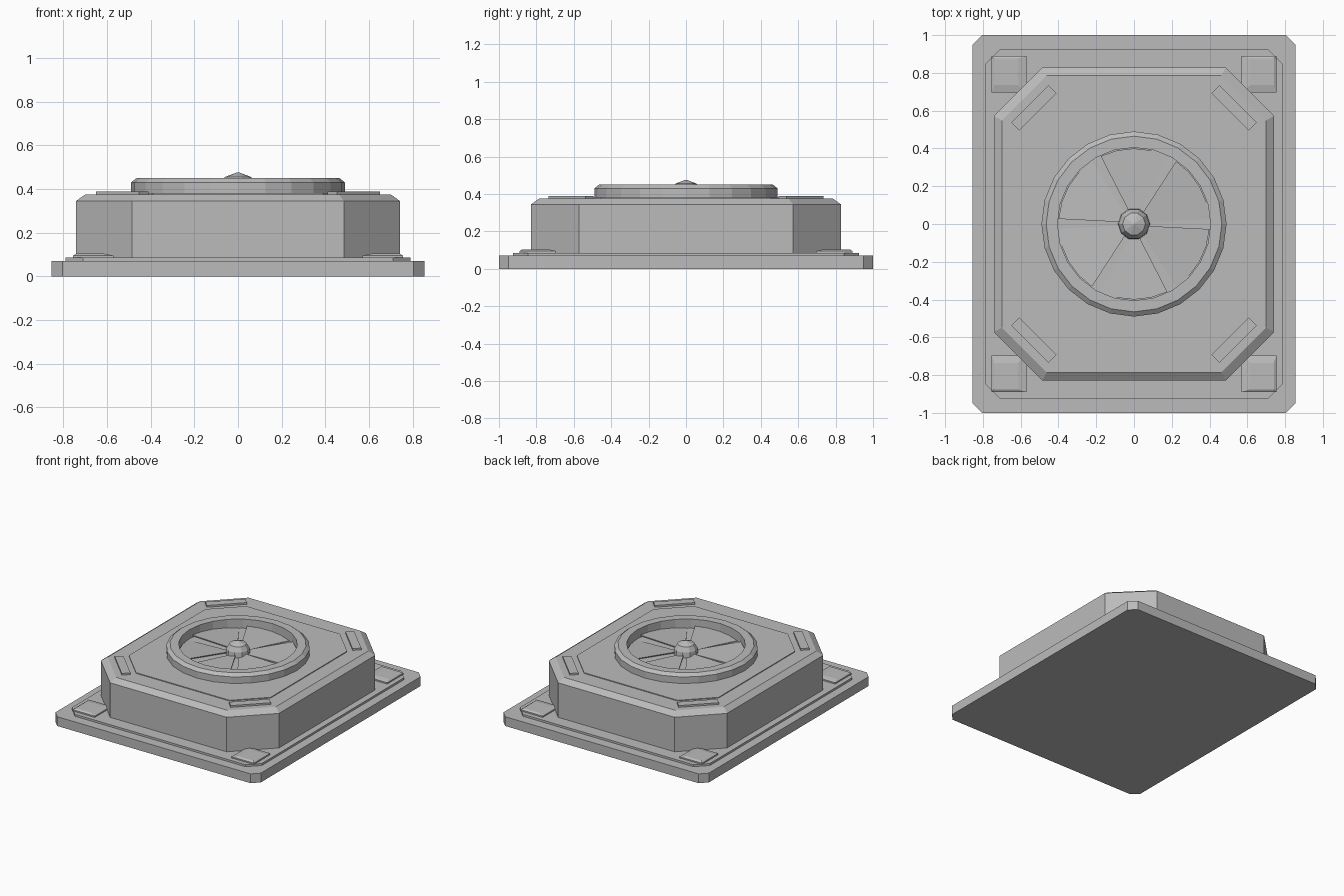
import bpy, bmesh
from math import sin, cos, pi, atan2, radians
from mathutils import Matrix

if "Cube" in bpy.data.objects:
    bpy.data.objects.remove(bpy.data.objects["Cube"])

grey = bpy.data.materials.new("plain grey")
grey.use_nodes = True
colour = (0.5, 0.5, 0.5, 1)
grey.diffuse_color = colour
grey.node_tree.nodes["Principled BSDF"].inputs["Base Color"].default_value = colour


def finish(name, bm):
    bmesh.ops.recalc_face_normals(bm, faces=bm.faces)
    mesh = bpy.data.meshes.new(name)
    bm.to_mesh(mesh)
    bm.free()
    mesh.materials.append(grey)
    obj = bpy.data.objects.new(name, mesh)
    bpy.context.collection.objects.link(obj)
    return obj


def loft(name, rings, closed=False):
    """Skin a stack of equal-length rings; cap the ends unless closed."""
    bm = bmesh.new()
    loops = [[bm.verts.new(p) for p in ring] for ring in rings]
    n = len(loops[0])
    pairs = list(zip(loops, loops[1:]))
    if closed:
        pairs.append((loops[-1], loops[0]))
    else:
        bm.faces.new(loops[0])
        bm.faces.new(loops[-1])
    for a, b in pairs:
        for i in range(n):
            j = (i + 1) % n
            bm.faces.new((a[i], a[j], b[j], b[i]))
    return finish(name, bm)


def octagon(x, y, cut, z):
    """Rectangle with clipped corners."""
    quarter = [(x, y - cut), (x - cut, y)]
    pts = quarter + [(-a, b) for a, b in reversed(quarter)]
    pts += [(-a, -b) for a, b in pts]
    return [(a, b, z) for a, b in pts]


def circle(r, z, n):
    return [(r * cos(2 * pi * i / n), r * sin(2 * pi * i / n), z) for i in range(n)]


def rect(x0, x1, y0, y1, z):
    return [(x0, y0, z), (x1, y0, z), (x1, y1, z), (x0, y1, z)]


# Stepped base
loft("base_plate", [octagon(0.855, 1, 0.05, 0), octagon(0.855, 1, 0.05, 0.07)])
loft("base_step", [octagon(0.79, 0.925, 0.08, 0.07), octagon(0.79, 0.925, 0.08, 0.085)])

# Housing with sloped shoulder and raised top panel
loft("housing", [octagon(0.742, 0.828, 0.257, 0.085),
                 octagon(0.742, 0.828, 0.257, 0.345),
                 octagon(0.7, 0.786, 0.237, 0.375)])
loft("top_panel", [octagon(0.59, 0.655, 0.2, 0.375), octagon(0.59, 0.655, 0.2, 0.381)])

# Fan ring
loft("fan_ring", [circle(r, z, 24) for r, z in
                  ((0.49, 0.375), (0.49, 0.43), (0.465, 0.45), (0.405, 0.45), (0.405, 0.375))],
     closed=True)

# Fan blades, tilted wedges separated by tapering gaps
def blade_outline():
    inner, outer, half_in, half_out = 0.06, 0.4, 0.01, 0.027
    start = atan2(half_out, outer)
    arc = [start + (radians(60) - 2 * start) * i / 4 for i in range(5)]
    a0 = atan2(half_in, inner)
    pts = [(inner, radians(60) - a0), (inner, a0)] + [(outer, a) for a in arc]
    return [(r * cos(a), r * sin(a), 0.384 + 0.018 * a / radians(60)) for r, a in pts]


for k in range(6):
    top = blade_outline()
    blade = loft("fan_blade", [[(x, y, z - 0.006) for x, y, z in top], top])
    blade.data.transform(Matrix.Rotation(k * pi / 3, 4, "Z"))

# Central hub
loft("fan_hub", [circle(0.085, 0.381, 10), circle(0.08, 0.42, 10),
                 circle(0.06, 0.455, 10), circle(0.004, 0.476, 10)])

# Corner bars and mounting pads
for sx in (-1, 1):
    for sy in (-1, 1):
        bar = loft("corner_bar", [rect(-0.139, 0.139, -0.03, 0.03, z) for z in (0.37, 0.388)])
        bar.data.transform(Matrix.Translation((sx * 0.53, sy * 0.615, 0))
                           @ Matrix.Rotation(-sx * sy * pi / 4, 4, "Z"))
        pad = loft("mounting_pad", [rect(0.57, 0.755, 0.695, 0.89, 0.085),
                                    rect(0.57, 0.755, 0.695, 0.89, 0.095),
                                    rect(0.615, 0.74, 0.735, 0.875, 0.104)])
        pad.data.transform(Matrix.Diagonal((sx, sy, 1, 1)))
        if sx * sy < 0:
            pad.data.flip_normals()
